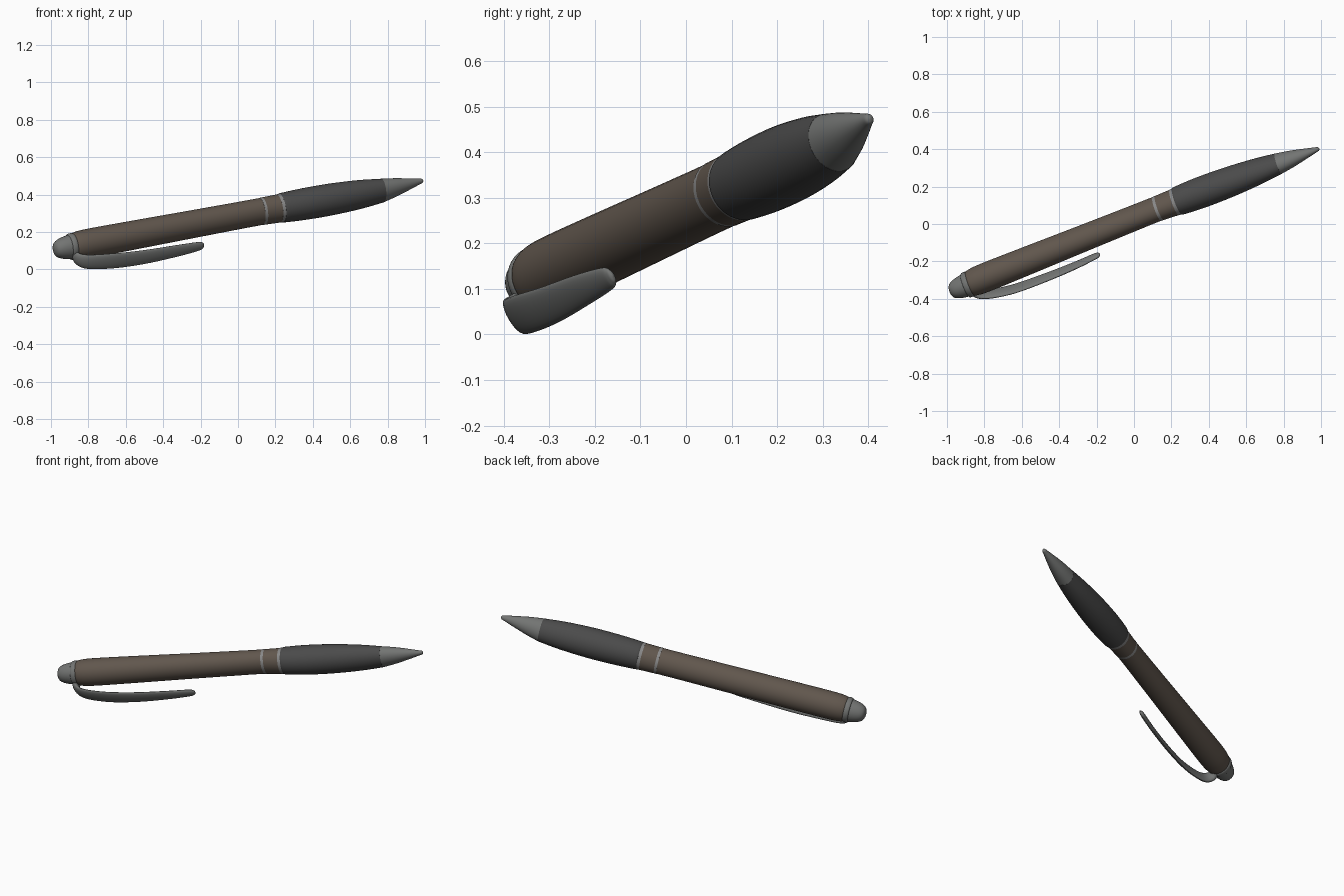
import bpy, bmesh, math
from mathutils import Vector

if "Cube" in bpy.data.objects:
    bpy.data.objects.remove(bpy.data.objects["Cube"])

AXIS = Vector((0.921, 0.355, 0.169)).normalized()
CLIP_DIR = Vector((0.39, -0.79, -0.48))            # side of the barrel the clip sits on
CLIP_DIR = (CLIP_DIR - AXIS * CLIP_DIR.dot(AXIS)).normalized()
WIDE_DIR = AXIS.cross(CLIP_DIR).normalized()

# centre line of the pen, gently bent
LINE = [Vector(p) for p in ((-0.985, -0.362, 0.104), (0.12, 0.080, 0.309),
                            (0.77, 0.322, 0.421), (0.988, 0.403, 0.474))]


def centre(x):
    for p, q in zip(LINE, LINE[1:]):
        if x <= q.x or q is LINE[-1]:
            return p.lerp(q, (x - p.x) / (q.x - p.x))


def material(name, colour):
    m = bpy.data.materials.new(name)
    m.diffuse_color = (*colour, 1)
    m.use_nodes = True
    m.node_tree.nodes["Principled BSDF"].inputs["Base Color"].default_value = m.diffuse_color
    return m


METAL = material("dull_metal", (0.17, 0.175, 0.17))
BROWN = material("brown_lacquer", (0.12, 0.095, 0.075))
RUBBER = material("dark_rubber", (0.07, 0.07, 0.07))
RING = material("light_ring", (0.25, 0.25, 0.25))


def smooth(points, steps):
    """Catmull-Rom through tuples of numbers."""
    pts = [Vector(p) for p in points]
    pts = [pts[0] * 2 - pts[1]] + pts + [pts[-1] * 2 - pts[-2]]
    out = []
    for a, b, c, d in zip(pts, pts[1:], pts[2:], pts[3:]):
        for i in range(steps):
            t = i / steps
            out.append(0.5 * (2 * b + (c - a) * t + (2 * a - 5 * b + 4 * c - d) * t * t
                              + (3 * b - a - 3 * c + d) * t ** 3))
    return out + [pts[-2]]


def loft(name, rings, mat, sides=40):
    """Skin elliptical rings: (centre, first axis vector, second axis vector)."""
    bm = bmesh.new()
    loops = []
    for c, u, v in rings:
        loops.append([bm.verts.new(c + u * math.cos(k * math.tau / sides) + v * math.sin(k * math.tau / sides))
                      for k in range(sides)])
    for A, B in zip(loops, loops[1:]):
        for k in range(sides):
            j = (k + 1) % sides
            bm.faces.new((A[k], A[j], B[j], B[k]))
    bm.faces.new(loops[0][::-1])
    bm.faces.new(loops[-1])
    bmesh.ops.recalc_face_normals(bm, faces=bm.faces)
    me = bpy.data.meshes.new(name)
    bm.to_mesh(me)
    bm.free()
    ob = bpy.data.objects.new(name, me)
    bpy.context.collection.objects.link(ob)
    me.materials.append(mat)
    bpy.ops.object.select_all(action='DESELECT')
    ob.select_set(True)
    bpy.context.view_layer.objects.active = ob
    bpy.ops.object.shade_smooth_by_angle(angle=math.radians(40))
    return ob


def turned(name, profile, mat, steps=4):
    """Profile rows: x on the centre line, radius toward clip, radius across."""
    loft(name, [(centre(x), CLIP_DIR * max(a, 0.001), WIDE_DIR * max(b, 0.001))
                for x, a, b in smooth(profile, steps)], mat)


# tail cap and its collar
turned("tail_cap", [(-0.985, 0.002, 0.002), (-0.983, 0.020, 0.020), (-0.972, 0.040, 0.041),
                    (-0.945, 0.053, 0.056), (-0.90, 0.062, 0.066), (-0.87, 0.062, 0.066)], METAL)
turned("tail_collar", [(-0.905, 0.060, 0.062), (-0.90, 0.068, 0.070), (-0.885, 0.070, 0.073),
                       (-0.875, 0.066, 0.070)], METAL)
# main barrel
turned("barrel", [(-0.882, 0.062, 0.066), (-0.865, 0.071, 0.074), (-0.80, 0.077, 0.079), (-0.60, 0.075, 0.079),
                  (-0.30, 0.070, 0.077), (0.0, 0.066, 0.075), (0.125, 0.065, 0.075)], BROWN)
# centre band between two light rings
turned("barrel_ring", [(0.122, 0.066, 0.076), (0.138, 0.066, 0.076)], RING, 1)
turned("centre_band", [(0.136, 0.066, 0.076), (0.225, 0.071, 0.078)], BROWN, 2)
turned("grip_ring", [(0.215, 0.071, 0.078), (0.232, 0.073, 0.079)], RING, 1)
# rubber grip
turned("grip", [(0.230, 0.074, 0.079), (0.25, 0.078, 0.081), (0.36, 0.083, 0.086), (0.50, 0.080, 0.087),
                (0.65, 0.069, 0.080), (0.772, 0.054, 0.067)], RUBBER)
# writing tip
turned("tip_cone", [(0.770, 0.054, 0.067), (0.84, 0.043, 0.052), (0.91, 0.028, 0.033), (0.965, 0.015, 0.017),
                    (0.985, 0.010, 0.011), (0.990, 0.002, 0.002)], METAL)

# clip: path x, y, z, then half thickness and half width
CLIP = [((-0.865, -0.335, 0.085), 0.020, 0.030), ((-0.860, -0.362, 0.058), 0.018, 0.036),
        ((-0.80, -0.377, 0.040), 0.014, 0.043), ((-0.66, -0.352, 0.046), 0.012, 0.046),
        ((-0.50, -0.297, 0.066), 0.012, 0.043), ((-0.33, -0.229, 0.098), 0.012, 0.036),
        ((-0.215, -0.176, 0.122), 0.012, 0.027), ((-0.188, -0.164, 0.128), 0.008, 0.017),
        ((-0.181, -0.161, 0.130), 0.001, 0.002)]
path = smooth([p for p, _, _ in CLIP], 5)
size = smooth([(h, w) for _, h, w in CLIP], 5)
rings = []
for i, (p, s) in enumerate(zip(path, size)):
    tangent = (path[min(i + 1, len(path) - 1)] - path[max(i - 1, 0)]).normalized()
    out = WIDE_DIR.cross(tangent).normalized()
    rings.append((p, out * s.x, WIDE_DIR * s.y))
loft("clip", rings, METAL, 24)
